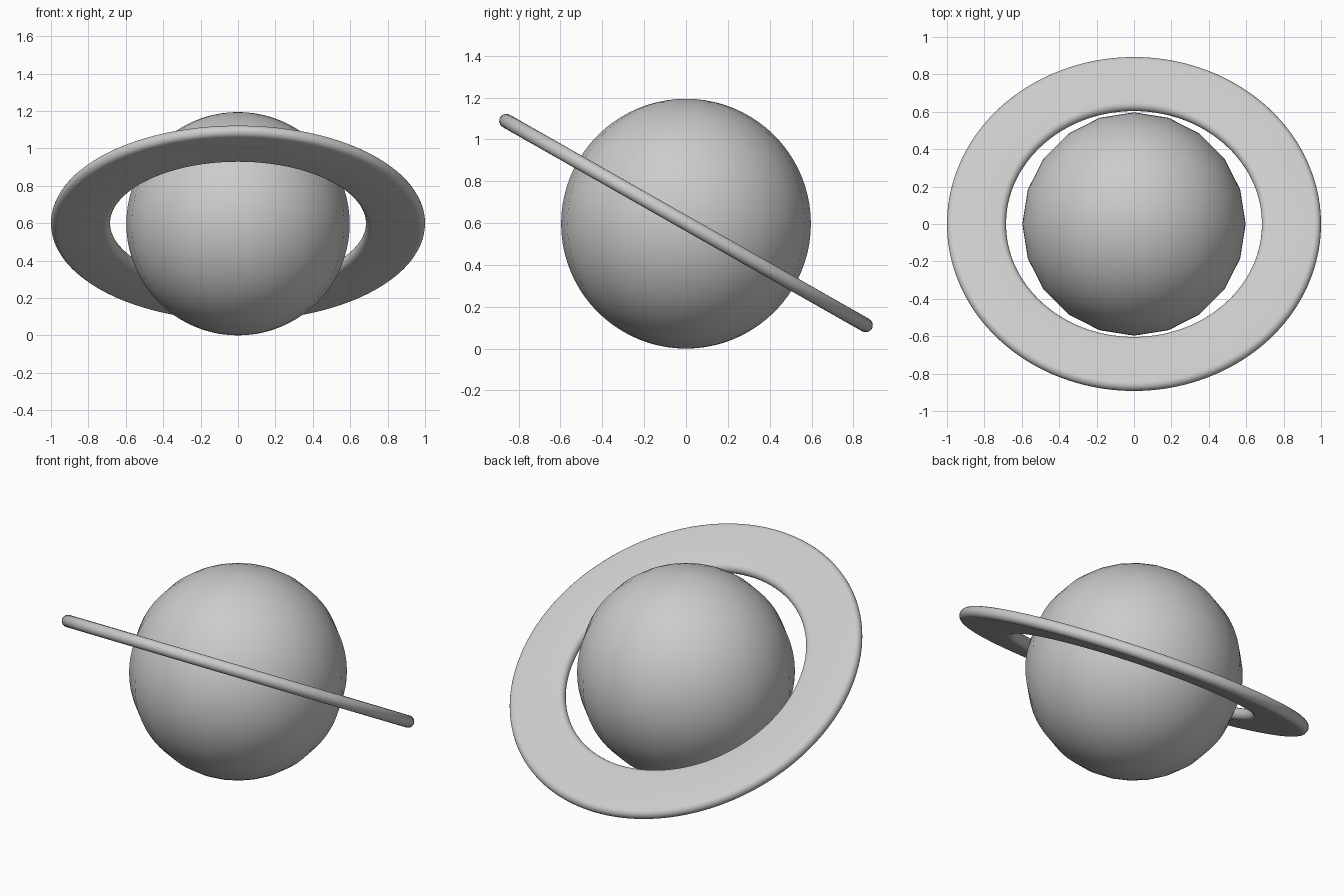
import bpy, bmesh
from math import sin, cos, pi, radians
from mathutils import Matrix

if "Cube" in bpy.data.objects:
    bpy.data.objects.remove(bpy.data.objects["Cube"])

R = 0.597       # globe radius
H = 0.034       # half thickness of the ring
R_IN, R_OUT = 0.684, 1.0
STEPS = 160     # segments round the ring


def finish(bm, name):
    bmesh.ops.recalc_face_normals(bm, faces=bm.faces)
    for f in bm.faces:
        f.smooth = True
    me = bpy.data.meshes.new(name)
    bm.to_mesh(me)
    bm.free()
    ob = bpy.data.objects.new(name, me)
    bpy.context.collection.objects.link(ob)
    return ob


# Globe: 20 meridians, fine rings
bm = bmesh.new()
bmesh.ops.create_uvsphere(bm, u_segments=20, v_segments=40, radius=R)
globe = finish(bm, "planet_globe")
globe.location.z = R

# Ring: flat band section with round inner and outer rims
section = []
for centre, start in ((R_OUT - H, -pi / 2), (R_IN + H, pi / 2)):
    for i in range(11):
        a = start + pi * i / 10
        section.append((centre + H * cos(a), H * sin(a)))

bm = bmesh.new()
loops = []
for s in range(STEPS):
    t = 2 * pi * s / STEPS
    loops.append([bm.verts.new((r * cos(t), r * sin(t) * 1.022, z)) for r, z in section])
n = len(section)
for s in range(STEPS):
    a, b = loops[s], loops[(s + 1) % STEPS]
    for i in range(n):
        j = (i + 1) % n
        bm.faces.new((a[i], a[j], b[j], b[i]))
# Tilt so the front edge is raised
bmesh.ops.transform(bm, matrix=Matrix.Rotation(radians(-29.6), 4, 'X'), verts=bm.verts)
ring = finish(bm, "tilted_ring")
ring.location.z = 0.6
